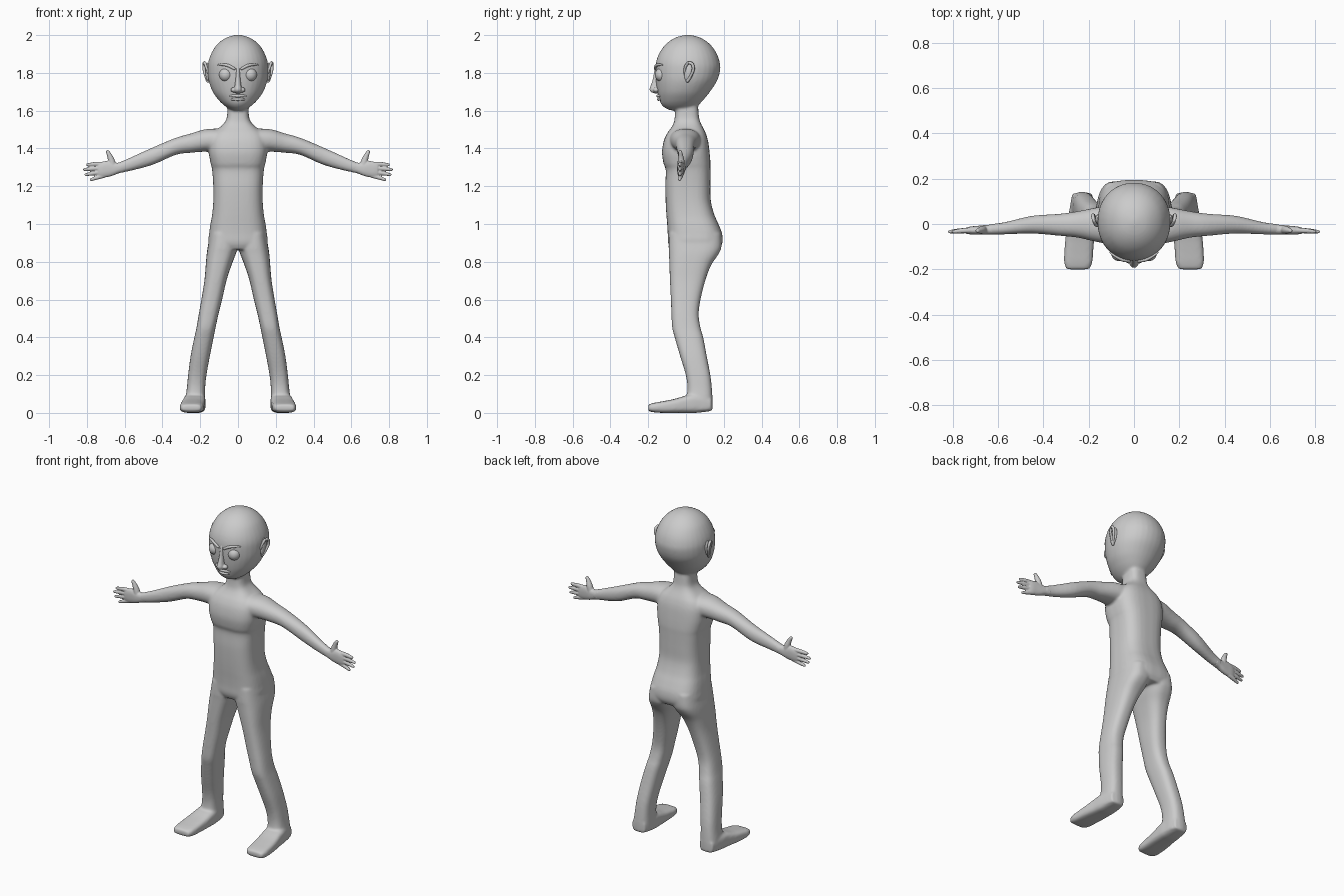
import bpy, bmesh, math
from mathutils import Vector, Matrix

clay = bpy.data.materials.new("plain_grey")
clay.diffuse_color = (0.6, 0.6, 0.6, 1)


def smooth_rows(rows, sub=4):
    """Catmull-Rom interpolation between the given profile rows."""
    out = []
    for i in range(len(rows) - 1):
        p = [rows[max(0, min(len(rows) - 1, i + k))] for k in (-1, 0, 1, 2)]
        for j in range(sub):
            t = j / sub
            out.append([0.5 * (2 * b + (c - a) * t + (2 * a - 5 * b + 4 * c - d) * t * t
                               + (3 * b - a - 3 * c + d) * t ** 3) for a, b, c, d in zip(*p)])
    return out + [list(rows[-1])]


def skin_rings(bm, rings):
    loops = [[bm.verts.new(co) for co in ring] for ring in rings]
    n = len(loops[0])
    for a, b in zip(loops, loops[1:]):
        for i in range(n):
            bm.faces.new((a[i], a[(i + 1) % n], b[(i + 1) % n], b[i]))
    bm.faces.new(loops[0])
    bm.faces.new(loops[-1])


def loft(bm, rows, axis, power, side=1, n=32):
    """Rows are (position on axis, u0, u1, v0, v1) with superellipse sections."""
    rings = []
    for t, u0, u1, v0, v1 in smooth_rows(rows):
        ring = []
        for i in range(n):
            a = math.tau * (i + 0.5) / n
            c, s = math.cos(a), math.sin(a)
            u = (u0 + u1) / 2 + (u1 - u0) / 2 * math.copysign(abs(c) ** (2 / power), c)
            v = (v0 + v1) / 2 + (v1 - v0) / 2 * math.copysign(abs(s) ** (2 / power), s)
            x, y, z = {'X': (t, u, v), 'Y': (u, t, v), 'Z': (u, v, t)}[axis]
            ring.append((side * x, y, z))
        rings.append(ring)
    skin_rings(bm, rings)


def tube(bm, pts, side=1, n=12):
    """Round tube through (x, y, z, radius) points with rounded ends."""
    rows = smooth_rows(pts)
    vecs = [Vector(r[:3]) for r in rows]
    rads = [r[3] for r in rows]
    d0, d1 = (vecs[0] - vecs[1]).normalized(), (vecs[-1] - vecs[-2]).normalized()
    for k in (0.6, 0.95):
        f = math.sqrt(1 - k * k)
        vecs = [Vector(rows[0][:3]) + d0 * rows[0][3] * k] + vecs + [Vector(rows[-1][:3]) + d1 * rows[-1][3] * k]
        rads = [rows[0][3] * f] + rads + [rows[-1][3] * f]
    rings = []
    for i, (p, r) in enumerate(zip(vecs, rads)):
        d = (vecs[min(i + 1, len(vecs) - 1)] - vecs[max(i - 1, 0)]).normalized()
        a = d.cross(Vector((0.13, 0.9, 0.21))).normalized()
        b = d.cross(a)
        ring = [p + r * (a * math.cos(math.tau * k / n) + b * math.sin(math.tau * k / n)) for k in range(n)]
        rings.append([(side * q.x, q.y, q.z) for q in ring])
    skin_rings(bm, rings)


def ball(bm, centre, size, tilt=0):
    m = Matrix.Translation(centre) @ Matrix.Rotation(tilt, 4, 'X') @ Matrix.Diagonal((*size, 1))
    bmesh.ops.create_uvsphere(bm, u_segments=24, v_segments=16, radius=1, matrix=m)


def finish(bm, name, voxel=None, relax=0):
    bmesh.ops.recalc_face_normals(bm, faces=bm.faces)
    for f in bm.faces:
        f.smooth = True
    me = bpy.data.meshes.new(name)
    bm.to_mesh(me)
    bm.free()
    me.materials.append(clay)
    ob = bpy.data.objects.new(name, me)
    bpy.context.collection.objects.link(ob)
    if voxel:
        r = ob.modifiers.new("fuse", 'REMESH')
        r.mode, r.voxel_size, r.use_smooth_shade = 'VOXEL', voxel, True
        s = ob.modifiers.new("relax", 'SMOOTH')
        s.factor, s.iterations = 0.5, relax
    return ob


# Body: torso with neck, head, legs, feet and arms fused into one skin
body = bmesh.new()
torso = [(.865, .125, -.08, .175), (.90, .156, -.095, .193), (.95, .153, -.097, .191),
         (1.0, .146, -.10, .172), (1.05, .137, -.104, .15), (1.12, .131, -.108, .132),
         (1.2, .131, -.11, .13), (1.285, .137, -.107, .13), (1.32, .145, -.119, .13),
         (1.38, .155, -.127, .125), (1.44, .153, -.118, .117), (1.48, .135, -.10, .105),
         (1.505, .105, -.082, .093), (1.53, .077, -.067, .08), (1.56, .06, -.06, .07),
         (1.62, .055, -.056, .064), (1.70, .05, -.05, .055)]
loft(body, [(z, -h, h, a, b) for z, h, a, b in torso], 'Z', 3)
head = [(1.602, .03, -.085, .03), (1.615, .056, -.112, .05), (1.635, .082, -.132, .072),
        (1.66, .106, -.142, .095), (1.70, .134, -.152, .127), (1.76, .156, -.16, .166),
        (1.82, .161, -.162, .182), (1.86, .157, -.158, .178), (1.90, .143, -.144, .164),
        (1.94, .12, -.118, .138), (1.97, .089, -.085, .105), (1.99, .054, -.047, .067),
        (2.001, .012, -.004, .024)]
loft(body, [(z, -h, h, a, b) for z, h, a, b in head], 'Z', 2.1)
leg = [(.95, .002, .148, -.09, .185), (.88, .002, .16, -.092, .188), (.84, .012, .166, -.09, .172),
       (.78, .035, .171, -.088, .132), (.70, .061, .178, -.085, .102), (.60, .084, .194, -.08, .077),
       (.52, .104, .208, -.077, .067), (.45, .119, .22, -.073, .077), (.40, .129, .231, -.06, .091),
       (.30, .149, .251, -.031, .11), (.20, .167, .264, -.001, .129), (.13, .174, .271, .008, .137),
       (.06, .174, .28, 0, .141), (.015, .175, .28, 0, .14)]
foot = [(.135, .185, .272, .01, .08), (.05, .172, .287, 0, .10), (0, .172, .293, 0, .092),
        (-.06, .175, .302, 0, .074), (-.12, .18, .307, 0, .062), (-.17, .184, .308, .003, .053),
        (-.20, .198, .298, .01, .044)]
arm = [(.08, -.095, .085, 1.38, 1.505), (.17, -.078, .072, 1.383, 1.502), (.25, -.06, .056, 1.377, 1.479),
       (.33, -.052, .045, 1.366, 1.456), (.45, -.042, .036, 1.314, 1.406), (.57, -.046, .008, 1.281, 1.352),
       (.64, -.047, -.001, 1.268, 1.322)]
for s in (1, -1):
    loft(body, leg, 'Z', 2.7, s)
    loft(body, foot, 'Y', 3.5, s)
    loft(body, arm, 'X', 2.2, s)
finish(body, "body", 0.007, 8)

# Hands: palm, four fingers and an upright thumb
palm = [(.60, -.045, .003, 1.275, 1.338), (.63, -.046, -.002, 1.269, 1.325), (.66, -.047, -.005, 1.257, 1.326),
        (.69, -.047, -.008, 1.249, 1.334), (.72, -.046, -.011, 1.246, 1.329), (.74, -.043, -.016, 1.25, 1.32)]
fingers = [(.72, 1.318, .797, 1.314), (.72, 1.296, .813, 1.288), (.72, 1.275, .805, 1.261),
           (.71, 1.256, .778, 1.235)]
for s, label in ((1, "left"), (-1, "right")):
    hand = bmesh.new()
    loft(hand, palm, 'X', 2.4, s)
    for x0, z0, x1, z1 in fingers:
        tube(hand, [(x0, -.028, z0, .0125), ((x0 + x1) / 2, -.03, (z0 + z1) / 2 + .001, .0115),
                    (x1, -.034, z1, .008)], s)
    tube(hand, [(.66, -.026, 1.295, .02), (.67, -.026, 1.335, .018), (.679, -.028, 1.36, .014),
                (.69, -.03, 1.382, .010)], s)
    finish(hand, label + "_hand", 0.0035, 4)

# Eyes, brows and ears
for s, label in ((1, "left"), (-1, "right")):
    eye = bmesh.new()
    ball(eye, (s * .065, -.13, 1.79), (.035, .034, .036))
    finish(eye, label + "_eye")
    brow = bmesh.new()
    tube(brow, [(.02, -.163, 1.822, .007), (.05, -.158, 1.838, .008), (.08, -.143, 1.844, .007),
                (.104, -.126, 1.842, .004)], s)
    finish(brow, label + "_brow")
    ear = bmesh.new()
    ball(ear, (s * .16, .016, 1.805), (.012, .024, .05), -.2)
    tube(ear, [(.158, -.008, 1.80, .006), (.168, -.004, 1.83, .007), (.176, .013, 1.853, .008),
               (.181, .034, 1.845, .008), (.179, .038, 1.815, .008), (.171, .024, 1.782, .007),
               (.160, .008, 1.757, .009)], s)
    finish(ear, label + "_ear")

# Nose with nostril wings
nose = bmesh.new()
bridge = [(1.84, .009, -.160), (1.81, .011, -.168), (1.77, .013, -.175), (1.735, .017, -.186),
          (1.714, .021, -.193), (1.70, .02, -.187), (1.692, .012, -.168)]
loft(nose, [(z, -h, h, y, -.13) for z, h, y in bridge], 'Z', 2.2)
for s in (1, -1):
    ball(nose, (s * .024, -.158, 1.71), (.015, .016, .013))
finish(nose, "nose", 0.003, 3)

# Lips
lips = bmesh.new()
for z, w, y in ((1.679, .05, -.149), (1.661, .04, -.145)):
    tube(lips, [(-w, y + .019, z - .003, .004), (-w / 2, y + .004, z, .007), (0, y, z - .001, .008),
                (w / 2, y + .004, z, .007), (w, y + .019, z - .003, .004)])
finish(lips, "lips")
